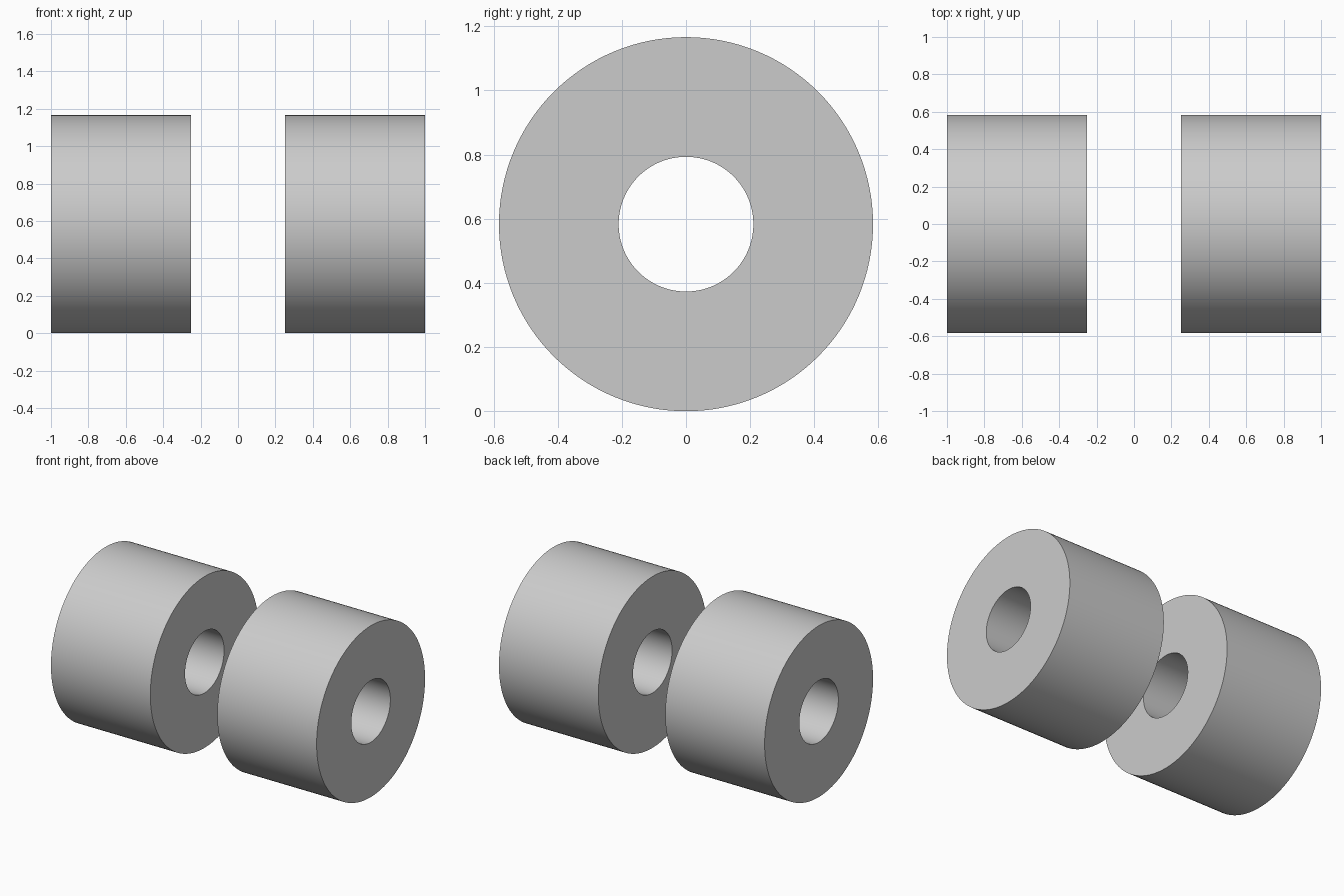
import bpy, bmesh
from math import cos, sin, pi, radians

if "Cube" in bpy.data.objects:
    bpy.data.objects.remove(bpy.data.objects["Cube"])

R_OUT, R_IN = 0.583, 0.21
X_IN, X_OUT = 0.252, 1.0
SEGMENTS = 128


def tube(name, x0, x1):
    """Hollow cylinder lying along x, resting on z = 0."""
    bm = bmesh.new()
    profile = [(x0, R_IN), (x0, R_OUT), (x1, R_OUT), (x1, R_IN)]
    rings = [[bm.verts.new((x, r * sin(2 * pi * i / SEGMENTS),
                            R_OUT - r * cos(2 * pi * i / SEGMENTS)))
              for i in range(SEGMENTS)] for x, r in profile]
    for k, ring in enumerate(rings):
        nxt = rings[(k + 1) % 4]
        for i in range(SEGMENTS):
            j = (i + 1) % SEGMENTS
            bm.faces.new((ring[i], ring[j], nxt[j], nxt[i]))
    bmesh.ops.recalc_face_normals(bm, faces=bm.faces)
    mesh = bpy.data.meshes.new(name)
    bm.to_mesh(mesh)
    bm.free()
    obj = bpy.data.objects.new(name, mesh)
    bpy.context.collection.objects.link(obj)
    # Smooth walls, crisp rims
    bpy.ops.object.select_all(action='DESELECT')
    obj.select_set(True)
    bpy.context.view_layer.objects.active = obj
    bpy.ops.object.shade_smooth_by_angle(angle=radians(30))


# Two matching bushings with a gap between them
tube("left_bushing", -X_OUT, -X_IN)
tube("right_bushing", X_IN, X_OUT)
